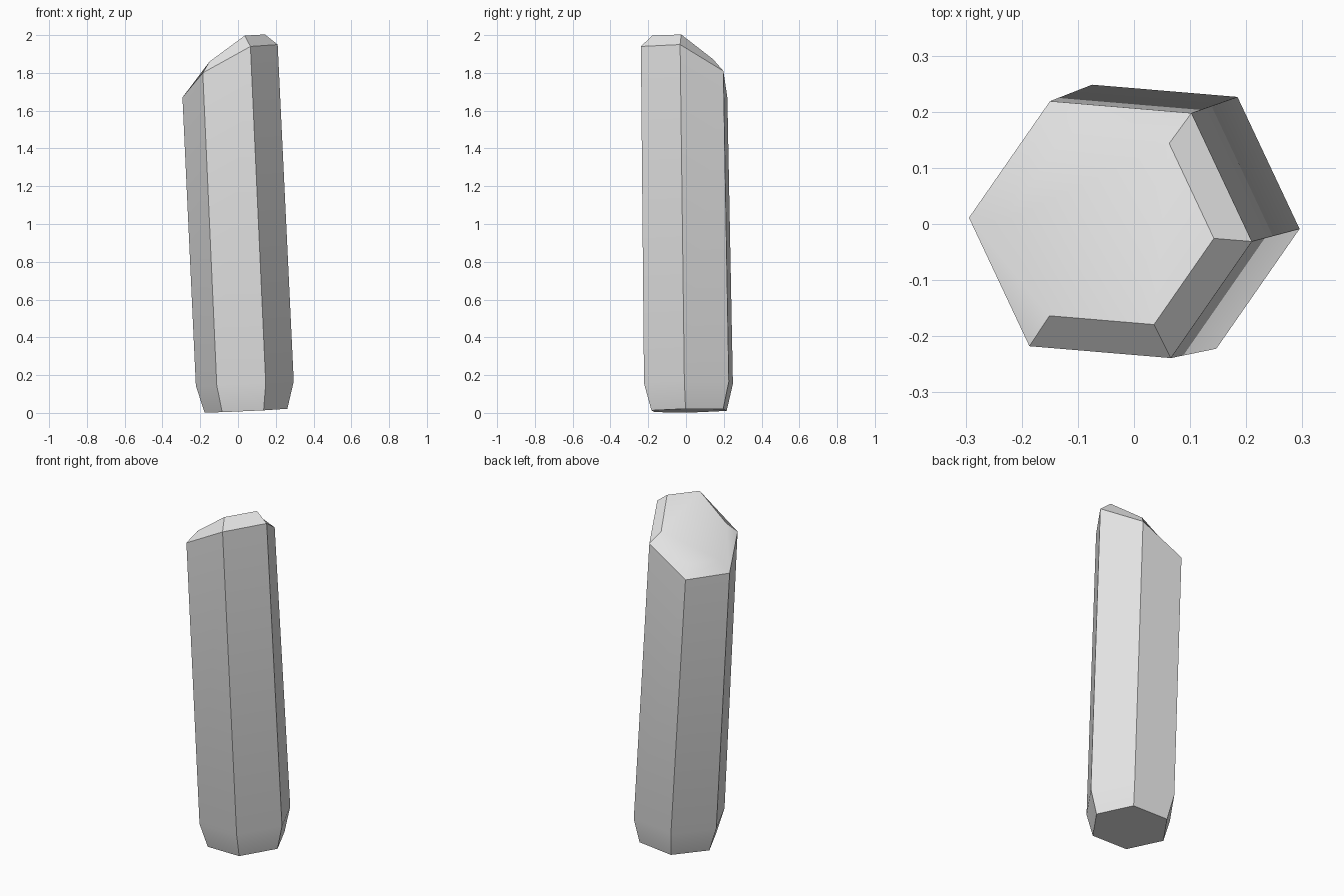
import bpy, bmesh
from math import cos, sin, radians

cube = bpy.data.objects.get("Cube")
if cube:
    bpy.data.objects.remove(cube, do_unlink=True)

SIDES = 6
TURN = radians(-4.8)


def make_material(name, colour):
    mat = bpy.data.materials.new(name)
    mat.use_nodes = True
    mat.diffuse_color = colour
    mat.node_tree.nodes["Principled BSDF"].inputs["Base Color"].default_value = colour
    return mat


def hex_ring(bm, cx, cy, radius, height):
    """Six corners around a centre, counter-clockwise from +x."""
    ring = []
    for i in range(SIDES):
        a = TURN + radians(60 * i)
        dx, dy = radius * cos(a), radius * sin(a)
        ring.append(bm.verts.new((cx + dx, cy + dy, height(i, dx, dy))))
    return ring


def tilted(z, slope_x, slope_y):
    return lambda i, dx, dy: z + slope_x * dx + slope_y * dy


# Leaning hexagonal shaft: base, lower shoulder, uneven upper rim, slanted tip
rim_heights = (1.95, 1.81, 1.67, 1.67, 1.80, 1.94)
bm = bmesh.new()
rings = [
    hex_ring(bm, 0.042, 0.016, 0.22, tilted(0.012, 0.046, 0.014)),
    hex_ring(bm, 0.036, 0.013, 0.26, tilted(0.155, 0.046, 0.014)),
    hex_ring(bm, -0.042, -0.01, 0.253, lambda i, dx, dy: rim_heights[i]),
    hex_ring(bm, -0.044, -0.01, 0.187, tilted(1.866, 0.70, -0.447)),
]
for low, high in zip(rings, rings[1:]):
    for i in range(SIDES):
        j = (i + 1) % SIDES
        bm.faces.new((low[i], low[j], high[j], high[i]))

# End caps
bm.faces.new(rings[0][::-1])
bm.faces.new(rings[-1])
bmesh.ops.recalc_face_normals(bm, faces=bm.faces)

mesh = bpy.data.meshes.new("crystal_shaft")
bm.to_mesh(mesh)
bm.free()
mesh.materials.append(make_material("pale grey", (0.8, 0.8, 0.8, 1)))
crystal = bpy.data.objects.new("crystal_shaft", mesh)
bpy.context.collection.objects.link(crystal)

# Soft shading across the shallow bevels, crisp edges elsewhere
bpy.ops.object.select_all(action="DESELECT")
crystal.select_set(True)
bpy.context.view_layer.objects.active = crystal
bpy.ops.object.shade_smooth_by_angle(angle=radians(30))
